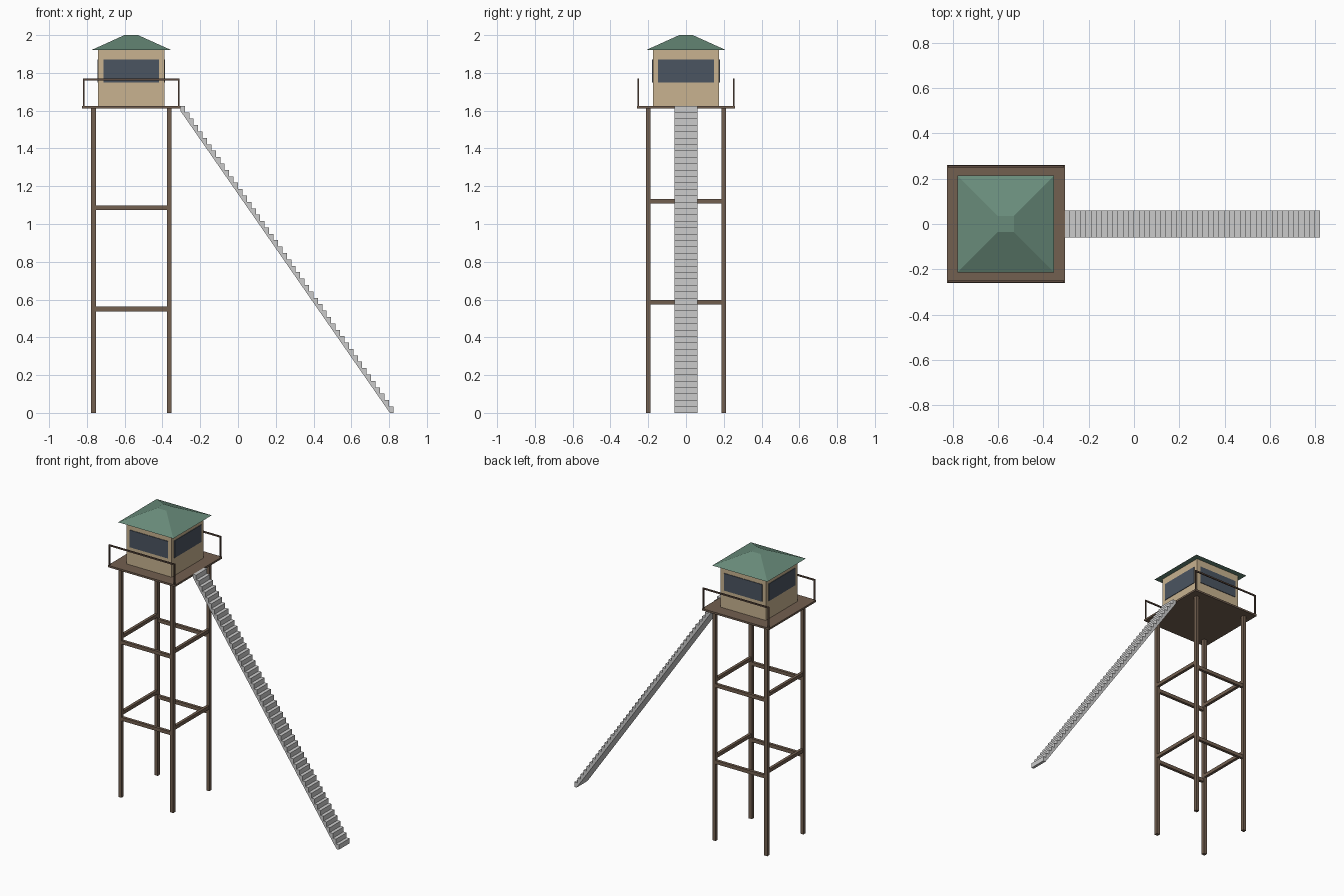
import bpy, bmesh
from math import pi
from mathutils import Matrix

if "Cube" in bpy.data.objects:
    bpy.data.objects.remove(bpy.data.objects["Cube"])

CX = -0.565          # tower centre
DECK = 1.625         # deck top


def material(name, rgb):
    m = bpy.data.materials.new(name)
    m.diffuse_color = (*rgb, 1)
    m.use_nodes = True
    m.node_tree.nodes["Principled BSDF"].inputs["Base Color"].default_value = m.diffuse_color
    return m


WOOD = material("brown_wood", (0.17, 0.115, 0.08))
RAIL = material("dark_wood", (0.11, 0.07, 0.05))
WALL = material("tan_wall", (0.58, 0.45, 0.28))
GLASS = material("dark_glass", (0.07, 0.09, 0.12))
GREEN = material("green_roof", (0.14, 0.26, 0.195))


def finish(bm, name, mat=None):
    bmesh.ops.recalc_face_normals(bm, faces=bm.faces[:])
    me = bpy.data.meshes.new(name)
    bm.to_mesh(me)
    bm.free()
    ob = bpy.data.objects.new(name, me)
    bpy.context.collection.objects.link(ob)
    if mat:
        me.materials.append(mat)
    return ob


def box(name, center, size, mat):
    """Box with x, y measured from the tower centre."""
    bm = bmesh.new()
    loc = Matrix.Translation((CX + center[0], center[1], center[2]))
    bmesh.ops.create_cube(bm, size=1, matrix=loc @ Matrix.Diagonal((*size, 1)))
    return finish(bm, name, mat)


# Legs
for sx, xn in ((-1, "left"), (1, "right")):
    for sy, yn in ((-1, "front"), (1, "back")):
        box(f"{yn}_{xn}_leg", (0.2 * sx, 0.2 * sy, 0.807), (0.024, 0.024, 1.614), WOOD)

# Two rings of braces, the side pairs a little higher
for level, z in (("lower", 0.55), ("upper", 1.085)):
    for s, fb, lr in ((-1, "front", "left"), (1, "back", "right")):
        box(f"{level}_{fb}_brace", (0, 0.2 * s, z), (0.4, 0.02, 0.024), WOOD)
        box(f"{level}_{lr}_brace", (0.2 * s, 0, z + 0.035), (0.02, 0.4, 0.024), WOOD)

# Deck and cabin
box("deck", (0, 0, DECK - 0.0065), (0.52, 0.52, 0.013), WOOD)
box("cabin", (0, 0, 1.773), (0.35, 0.35, 0.3), WALL)

# Windows, slightly proud of each wall
for s, fb, lr in ((-1, "front", "left"), (1, "back", "right")):
    box(f"{fb}_window", (0, 0.175 * s, 1.81), (0.295, 0.008, 0.12), GLASS)
    box(f"{lr}_window", (0.175 * s, 0, 1.81), (0.008, 0.295, 0.12), GLASS)

# Railings on front and back
for s, fb in ((-1, "front"), (1, "back")):
    box(f"{fb}_rail", (0, 0.254 * s, 1.765), (0.512, 0.008, 0.01), RAIL)
    for t, lr in ((-1, "left"), (1, "right")):
        box(f"{fb}_{lr}_rail_post", (0.252 * t, 0.254 * s, 1.693), (0.008, 0.008, 0.14), RAIL)

# Hipped roof with a small flat top
bm = bmesh.new()
bmesh.ops.create_cone(bm, cap_ends=True, segments=4, radius1=0.213 * 2 ** 0.5,
                      radius2=0.036 * 2 ** 0.5, depth=0.08,
                      matrix=Matrix.Translation((CX, 0, 1.96)) @ Matrix.Rotation(pi / 4, 4, 'Z'))
finish(bm, "roof", GREEN)

# Stair flight: stepped profile with a straight underside
N, X0, X1 = 48, 0.822, -0.305
run, rise = (X0 - X1) / N, DECK / N
profile = [(X0, 0)]
for i in range(N):
    x, z = X0 - i * run, (i + 1) * rise
    profile += [(x, z), (x - run, z)]
profile += [(X1, DECK - 0.026), (X0 - 0.018, 0)]
bm = bmesh.new()
face = bm.faces.new([bm.verts.new((x, -0.06, z)) for x, z in profile])
ext = bmesh.ops.extrude_face_region(bm, geom=[face])
bmesh.ops.translate(bm, vec=(0, 0.12, 0),
                    verts=[g for g in ext["geom"] if isinstance(g, bmesh.types.BMVert)])
finish(bm, "stair_flight")
